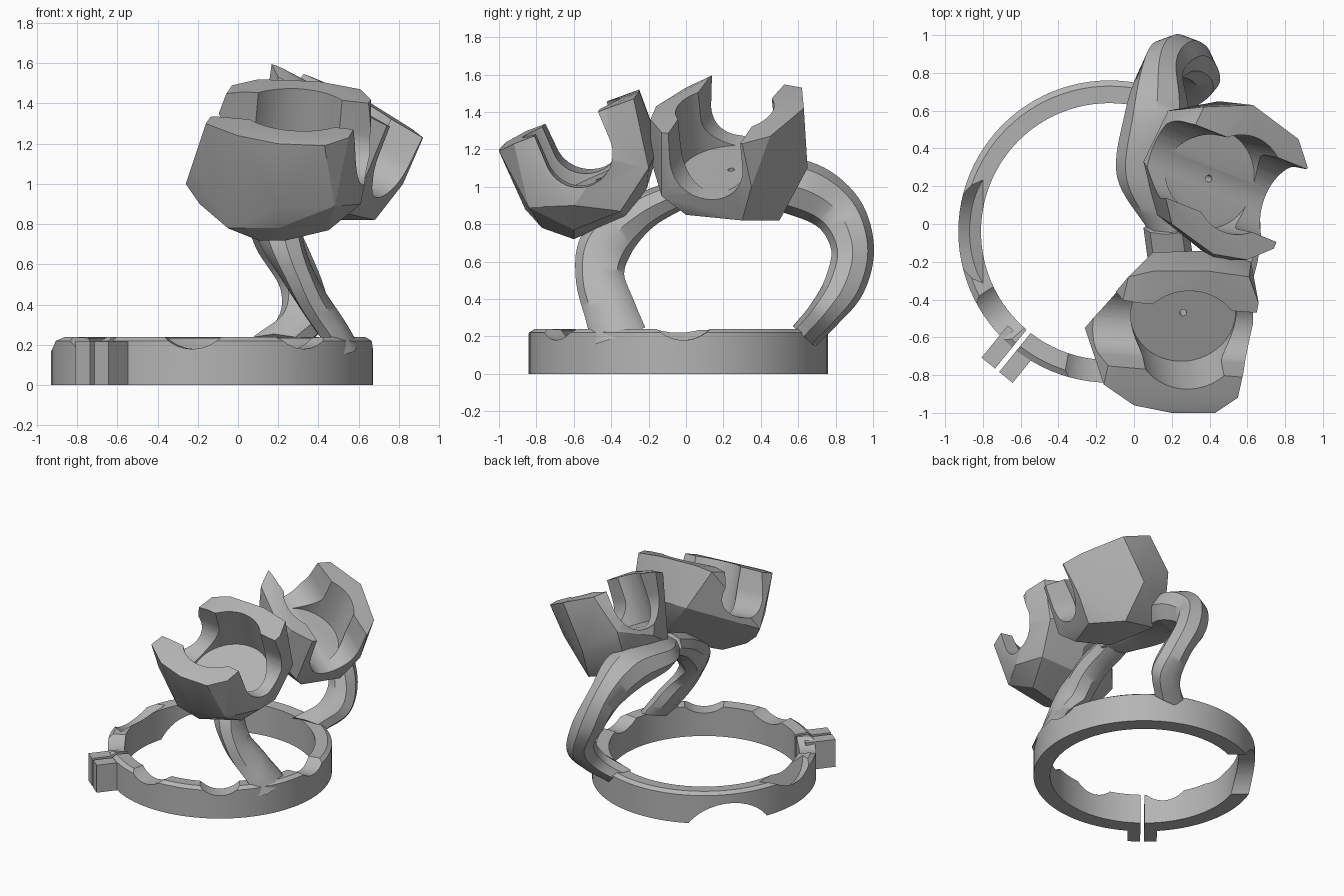
import bpy, bmesh, math
from mathutils import Vector, Matrix

if "Cube" in bpy.data.objects:
    bpy.data.objects.remove(bpy.data.objects["Cube"])

GREY = bpy.data.materials.new("plain grey")
GREY.use_nodes = True
GREY.diffuse_color = (0.46, 0.46, 0.46, 1)
GREY.node_tree.nodes["Principled BSDF"].inputs["Base Color"].default_value = GREY.diffuse_color


def make(name, bm):
    bmesh.ops.recalc_face_normals(bm, faces=bm.faces)
    mesh = bpy.data.meshes.new(name)
    bm.to_mesh(mesh)
    bm.free()
    mesh.materials.append(GREY)
    obj = bpy.data.objects.new(name, mesh)
    bpy.context.collection.objects.link(obj)
    return obj


def hull(name, points):
    bm = bmesh.new()
    for p in points:
        bm.verts.new(p)
    res = bmesh.ops.convex_hull(bm, input=bm.verts)
    junk = {e for e in res["geom_interior"] + res["geom_unused"] if isinstance(e, bmesh.types.BMVert)}
    bmesh.ops.delete(bm, geom=list(junk), context='VERTS')
    return make(name, bm)


def disc(center, axis, radius, count=48):
    """Points of a circle around an axis."""
    turn = Vector(axis).to_track_quat('Z', 'Y')
    steps = [2 * math.pi * i / count for i in range(count)]
    return [Vector(center) + turn @ Vector((radius * math.cos(a), radius * math.sin(a), 0)) for a in steps]


def rod(start, end, radius):
    start, end = Vector(start), Vector(end)
    return hull("cutter", disc(start, end - start, radius) + disc(end, end - start, radius))


def box(center, size, angle):
    bm = bmesh.new()
    place = Matrix.Translation(center) @ Matrix.Rotation(angle, 4, 'Z') @ Matrix.Diagonal((*size, 1))
    bmesh.ops.create_cube(bm, size=1, matrix=place)
    return bm


def activate(obj):
    bpy.ops.object.select_all(action='DESELECT')
    obj.select_set(True)
    bpy.context.view_layer.objects.active = obj


def cut(obj, cutters):
    activate(obj)
    for cutter in cutters:
        cutter.hide_render = True
        mod = obj.modifiers.new("cut", 'BOOLEAN')
        mod.operation, mod.solver, mod.object = 'DIFFERENCE', 'EXACT', cutter
        bpy.ops.object.modifier_apply(modifier=mod.name)
        bpy.data.objects.remove(cutter)


def smooth(obj, degrees=30):
    activate(obj)
    bpy.ops.object.shade_smooth_by_angle(angle=math.radians(degrees))


# Clamp ring, turned from a profile
CENTER = Vector((-0.13, -0.04, 0))
bm = bmesh.new()
profile = [(0.8, 0), (0.8, 0.22), (0.77, 0.24), (0.68, 0.235), (0.68, 0)]
verts = [bm.verts.new(CENTER + Vector((r, 0, z))) for r, z in profile]
edges = [bm.edges.new((verts[i - 1], verts[i])) for i in range(len(verts))]
bmesh.ops.spin(bm, geom=verts + edges, cent=CENTER, axis=(0, 0, 1),
               angle=2 * math.pi, steps=96, use_merge=True)
bmesh.ops.remove_doubles(bm, verts=bm.verts, dist=0.0005)
ring = make("clamp_ring", bm)


def spoke(degrees, z, radius, rise=0):
    """Radial rod through the ring wall, rising outwards."""
    out = Vector((math.cos(math.radians(degrees)), math.sin(math.radians(degrees)), 0))
    lift = CENTER + Vector((0, 0, z))
    up = Vector((0, 0, rise))
    return rod(lift + out * 0.55 - up, lift + out * 0.95 + up, radius)


LUG = math.radians(231)
OUT = Vector((math.cos(LUG), math.sin(LUG), 0))
SIDE = Vector((-OUT.y, OUT.x, 0))
cutters = [spoke(a, 0.38, 0.2) for a in (2, 217, 263, 305)]
cutters += [spoke(180, 0.55, 0.35, 0.13)]
cutters += [spoke(138, -0.2, 0.35)]
cutters += [make("cutter", box(CENTER + OUT * 0.8 + Vector((0, 0, 0.1)), (0.6, 0.028, 0.6), LUG))]
cut(ring, cutters)
smooth(ring)

# Pair of clamp lugs beside the split
for side, label in ((-1, "a"), (1, "b")):
    spot = CENTER + OUT * 0.835 + SIDE * side * 0.06 + Vector((0, 0, 0.108))
    make("clamp_lug_" + label, box(spot, (0.22, 0.092, 0.216), LUG))


# Faceted cups with a round bore, side scoops and a small floor hole
def cup(name, points, floor, axis, bore, scoop_dir, scoop_radius, scoop_height):
    floor, axis = Vector(floor), Vector(axis).normalized()
    across = Vector(scoop_dir)
    across = (across - axis * across.dot(axis)).normalized()
    body = hull(name, points)
    low = floor + axis * scoop_height
    scoop = []
    for base in (low, low + axis * 0.6):
        for reach in (-0.8, 0.8):
            scoop += disc(base + across * reach, across, scoop_radius)
    cut(body, [rod(floor, floor + axis * 0.8, bore), hull("cutter", scoop),
               rod(floor - axis * 0.08, floor + axis * 0.1, 0.018)])
    smooth(body, 22)


cup("front_cup", [
    (-0.03, -0.28, 1.49), (0.1, -0.25, 1.52), (0.4, -0.25, 1.51), (0.61, -0.28, 1.47),
    (0.66, -0.42, 1.42), (-0.16, -0.85, 1.3), (0, -0.96, 1.24), (0.2, -1, 1.2),
    (0.43, -1, 1.19), (0.55, -0.92, 1.23), (-0.26, -0.55, 1), (-0.2, -0.7, 1.05),
    (0.66, -0.42, 1.15), (0.61, -0.6, 0.9), (0.1, -0.15, 1.22), (0.42, -0.14, 1.22),
    (0.62, -0.2, 1.1), (-0.19, -0.6, 0.9), (-0.05, -0.68, 0.78), (0.1, -0.6, 0.72),
    (0.24, -0.6, 0.72), (0.45, -0.6, 0.77), (0.25, -0.32, 0.84), (0.57, -0.35, 0.87),
    (0.2, -0.86, 0.88), (0.48, -0.84, 0.89), (0.2, -0.77, 0.78), (0.3, -0.21, 0.99)],
    (0.26, -0.47, 1.04), (0.08, -0.4, 0.91), 0.28, (1, -0.08, -0.1), 0.185, 0.2)

cup("back_cup", [
    (0.16, 0.17, 1.61), (0.2, 0, 1.53), (0.42, -0.16, 1.43), (0.6, -0.19, 1.36),
    (0.74, -0.13, 1.29), (0.92, 0.3, 1.23), (0.87, 0.45, 1.27), (0.63, 0.63, 1.42),
    (0.37, 0.62, 1.53), (0.18, 0.6, 1.3), (0.05, 0.33, 1.2), (0.16, 0.55, 1.1),
    (0.45, 0.65, 1.1), (0.82, 0.35, 1), (0.68, 0.3, 0.82), (0.5, 0.5, 0.82),
    (0.55, 0, 0.85), (0.3, 0.1, 0.87), (0.2, 0.45, 0.9), (0.6, -0.13, 0.95),
    (0.12, 0.05, 1.02), (0.42, -0.19, 1.15)],
    (0.4, 0.24, 1.1), (0.45, -0.09, 0.89), 0.265, (0.92, -0.36, -0.4), 0.21, 0.2)


# Curved arms, lofted along a smooth path of (x, y, z, depth, width)
def arm(name, stations, steps=8, sides=8):
    rows = [Vector(s) for s in stations]
    rows = [rows[0] * 2 - rows[1]] + rows + [rows[-1] * 2 - rows[-2]]
    path = []
    for a, b, c, d in zip(rows, rows[1:], rows[2:], rows[3:]):
        for k in range(steps):
            t = k / steps
            path.append(b + ((c - a) * t + (a * 2 - b * 5 + c * 4 - d) * t**2
                             + (b * 3 - a - c * 3 + d) * t**3) * 0.5)
    path.append(rows[-2])
    bm = bmesh.new()
    loops = []
    width_dir = Vector((1, 0, 0))
    for i, p in enumerate(path):
        ahead = Vector(path[min(i + 1, len(path) - 1)][:3]) - Vector(path[max(i - 1, 0)][:3])
        depth_dir = ahead.cross(width_dir).normalized()
        loop = []
        for k in range(sides):
            a = 2 * math.pi * k / sides
            offset = depth_dir * p[3] * math.cos(a) + width_dir * p[4] * math.sin(a)
            loop.append(bm.verts.new(Vector(p[:3]) + offset))
        loops.append(loop)
    for low, high in zip(loops, loops[1:]):
        for k in range(sides):
            bm.faces.new((low[k - 1], low[k], high[k], high[k - 1]))
    bm.faces.new(loops[0])
    bm.faces.new(loops[-1])
    smooth(make(name, bm), 40)


arm("front_arm", [(0.52, -0.36, 0.2, 0.15, 0.08), (0.44, -0.4, 0.32, 0.14, 0.09),
                  (0.31, -0.46, 0.52, 0.13, 0.09), (0.22, -0.42, 0.7, 0.14, 0.11),
                  (0.2, -0.24, 0.86, 0.1, 0.12), (0.17, -0.02, 0.97, 0.08, 0.12)])
arm("back_arm", [(0.18, 0.63, 0.2, 0.08, 0.15), (0.32, 0.74, 0.32, 0.09, 0.13),
                 (0.32, 0.85, 0.48, 0.11, 0.11), (0.22, 0.89, 0.68, 0.115, 0.13),
                 (0.14, 0.8, 0.88, 0.135, 0.12), (0.12, 0.58, 1, 0.15, 0.17),
                 (0.08, 0.25, 1.01, 0.1, 0.17), (0.2, -0.04, 0.96, 0.06, 0.12)])
